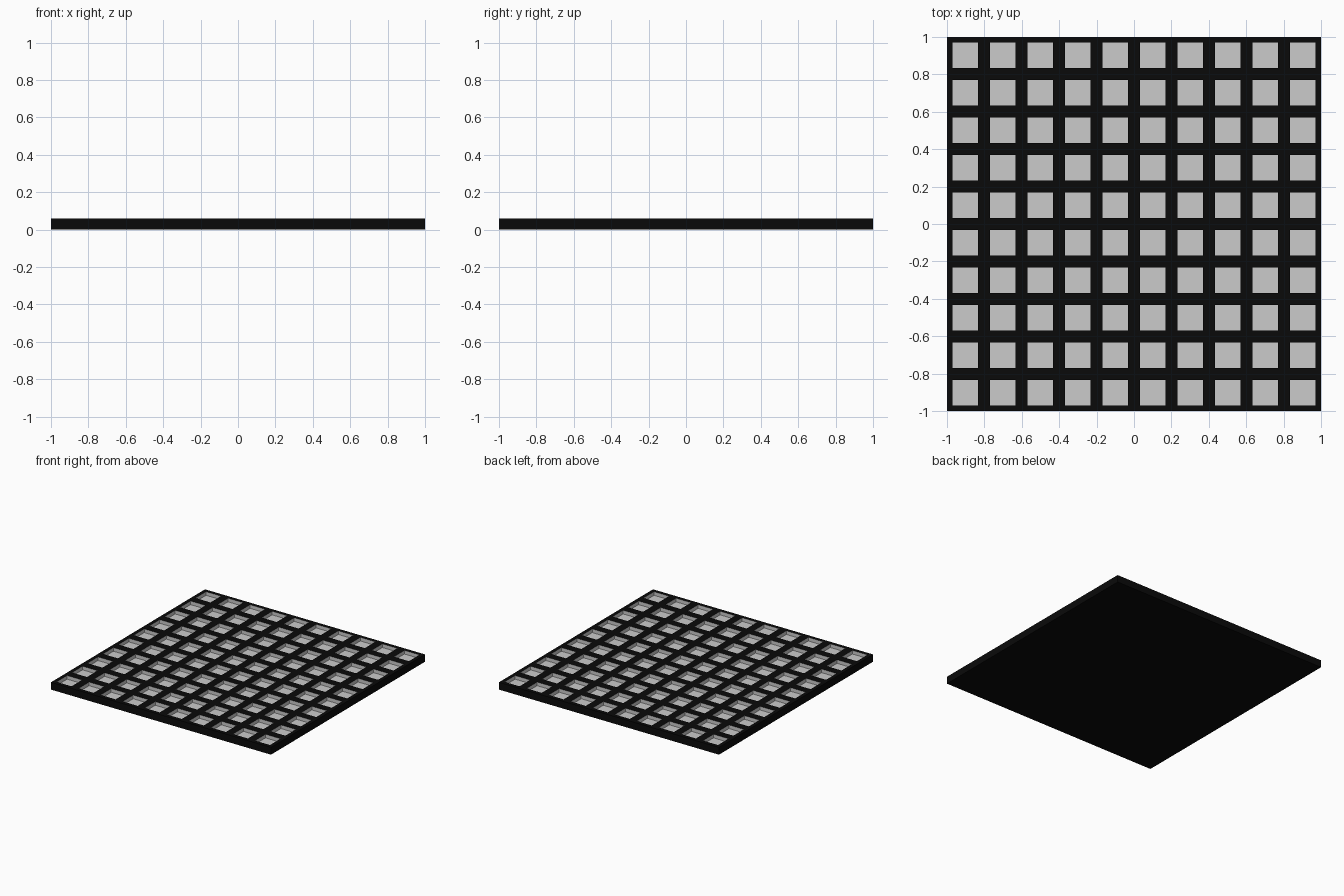
import bpy, bmesh

if "Cube" in bpy.data.objects:
    bpy.data.objects.remove(bpy.data.objects["Cube"])

N = 10            # pockets per side
PITCH = 0.2004    # pocket spacing
HALF = 0.0685     # half pocket width
TOP, FLOOR = 0.06, 0.03


def finish(bm, name, color=None):
    bmesh.ops.remove_doubles(bm, verts=bm.verts, dist=1e-5)
    me = bpy.data.meshes.new(name)
    bm.to_mesh(me)
    bm.free()
    ob = bpy.data.objects.new(name, me)
    bpy.context.collection.objects.link(ob)
    if color:
        mat = bpy.data.materials.new(name + "_black")
        mat.diffuse_color = color
        mat.use_nodes = True
        mat.node_tree.nodes["Principled BSDF"].inputs["Base Color"].default_value = mat.diffuse_color
        me.materials.append(mat)
    return ob


def quad(bm, *pts):
    bm.faces.new([bm.verts.new(p) for p in pts])


centres = [(i - (N - 1) / 2) * PITCH for i in range(N)]
lines = [-1.0] + [c + s * HALF for c in centres for s in (-1, 1)] + [1.0]

# black frame: lattice top, outer walls and flat underside
bm = bmesh.new()
for i in range(len(lines) - 1):
    for j in range(len(lines) - 1):
        if i % 2 and j % 2:
            continue
        x0, x1, y0, y1 = lines[i], lines[i + 1], lines[j], lines[j + 1]
        quad(bm, (x0, y0, TOP), (x1, y0, TOP), (x1, y1, TOP), (x0, y1, TOP))
corners = [(-1, -1), (1, -1), (1, 1), (-1, 1)]
for a, b in zip(corners, corners[1:] + corners[:1]):
    quad(bm, (*a, 0), (*b, 0), (*b, TOP), (*a, TOP))
quad(bm, *[(*c, 0) for c in reversed(corners)])
finish(bm, "lattice_frame", (0.003, 0.003, 0.003, 1))

# grey pockets: sunken floor with four inward-facing walls
bm = bmesh.new()
for cx in centres:
    for cy in centres:
        ring = [(cx + x * HALF, cy + y * HALF) for x, y in corners]
        quad(bm, *[(*p, FLOOR) for p in ring])
        for a, b in zip(ring, ring[1:] + ring[:1]):
            quad(bm, (*b, FLOOR), (*a, FLOOR), (*a, TOP), (*b, TOP))
finish(bm, "pocket_liners")
